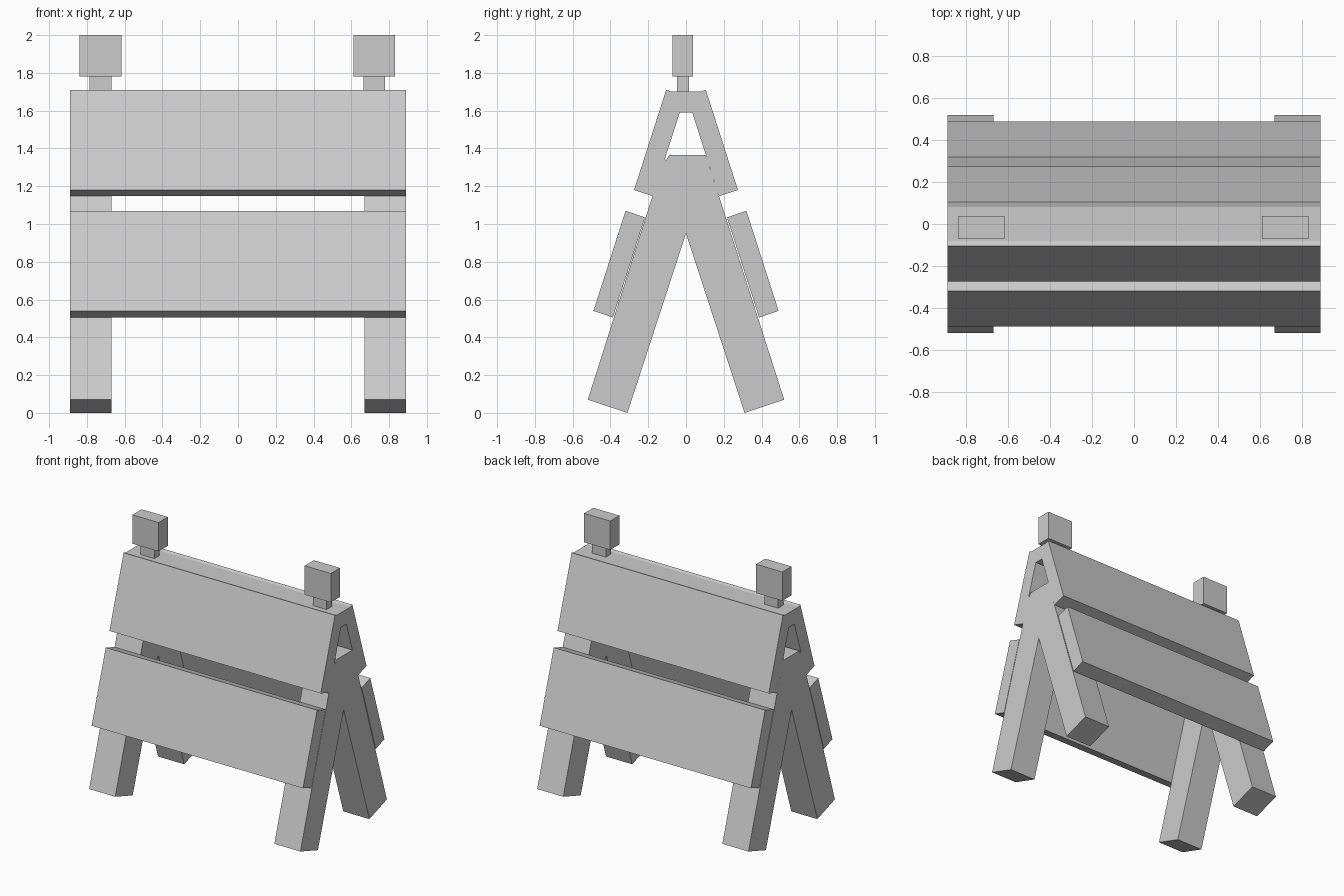
import bpy
import bmesh

cube = bpy.data.objects.get("Cube")
if cube:
    bpy.data.objects.remove(cube, do_unlink=True)

grey = bpy.data.materials.new("plain_grey")
grey.use_nodes = True
GREY = (0.6, 0.6, 0.6, 1)
grey.diffuse_color = GREY
grey.node_tree.nodes["Principled BSDF"].inputs["Base Color"].default_value = GREY


def extrude(name, profile, x0, x1):
    """Extrude a (y, z) profile along x."""
    bm = bmesh.new()
    face = bm.faces.new([bm.verts.new((x0, y, z)) for y, z in profile])
    out = bmesh.ops.extrude_face_region(bm, geom=[face])
    moved = [v for v in out["geom"] if isinstance(v, bmesh.types.BMVert)]
    bmesh.ops.translate(bm, vec=(x1 - x0, 0, 0), verts=moved)
    bmesh.ops.recalc_face_normals(bm, faces=bm.faces)
    mesh = bpy.data.meshes.new(name)
    bm.to_mesh(mesh)
    bm.free()
    mesh.materials.append(grey)
    obj = bpy.data.objects.new(name, mesh)
    bpy.context.collection.objects.link(obj)
    return obj


def box(name, x, width, y0, y1, z0, z1):
    profile = [(y0, z0), (y1, z0), (y1, z1), (y0, z1)]
    return extrude(name, profile, x - width / 2, x + width / 2)


HALF = 0.89

# Sloping boards on both faces
upper = [(0.105, 1.71), (0.275, 1.18), (0.175, 1.147), (0.005, 1.678)]
lower = [(0.32, 1.07), (0.49, 0.54), (0.387, 0.505), (0.217, 1.035)]
for side, s in (("front", -1), ("back", 1)):
    for name, prof in (("upper_board", upper), ("lower_board", lower)):
        extrude(f"{side}_{name}", [(s * y, z) for y, z in prof], -HALF, HALF)

# Ridge bar joining the upper boards
extrude("ridge_bar", [(-0.08, 1.702), (0.08, 1.702), (0.033, 1.59), (-0.033, 1.59)],
        -HALF, HALF)

# A-shaped leg frames
a_frame = [(0.105, 1.365), (0.52, 0.07), (0.31, 0.0), (0, 0.95),
           (-0.31, 0.0), (-0.52, 0.07), (-0.115, 1.345), (-0.105, 1.338),
           (-0.09, 1.365)]
extrude("right_leg_frame", a_frame, -HALF, -0.67)
extrude("left_leg_frame", a_frame, 0.67, HALF)

# Warning lamps on short stems
for side, x in (("right", -0.728), ("left", 0.722)):
    box(f"{side}_lamp_stem", x, 0.115, -0.048, 0.016, 1.70, 1.78)
    box(f"{side}_lamp", x, 0.22, -0.072, 0.038, 1.78, 2.0)
